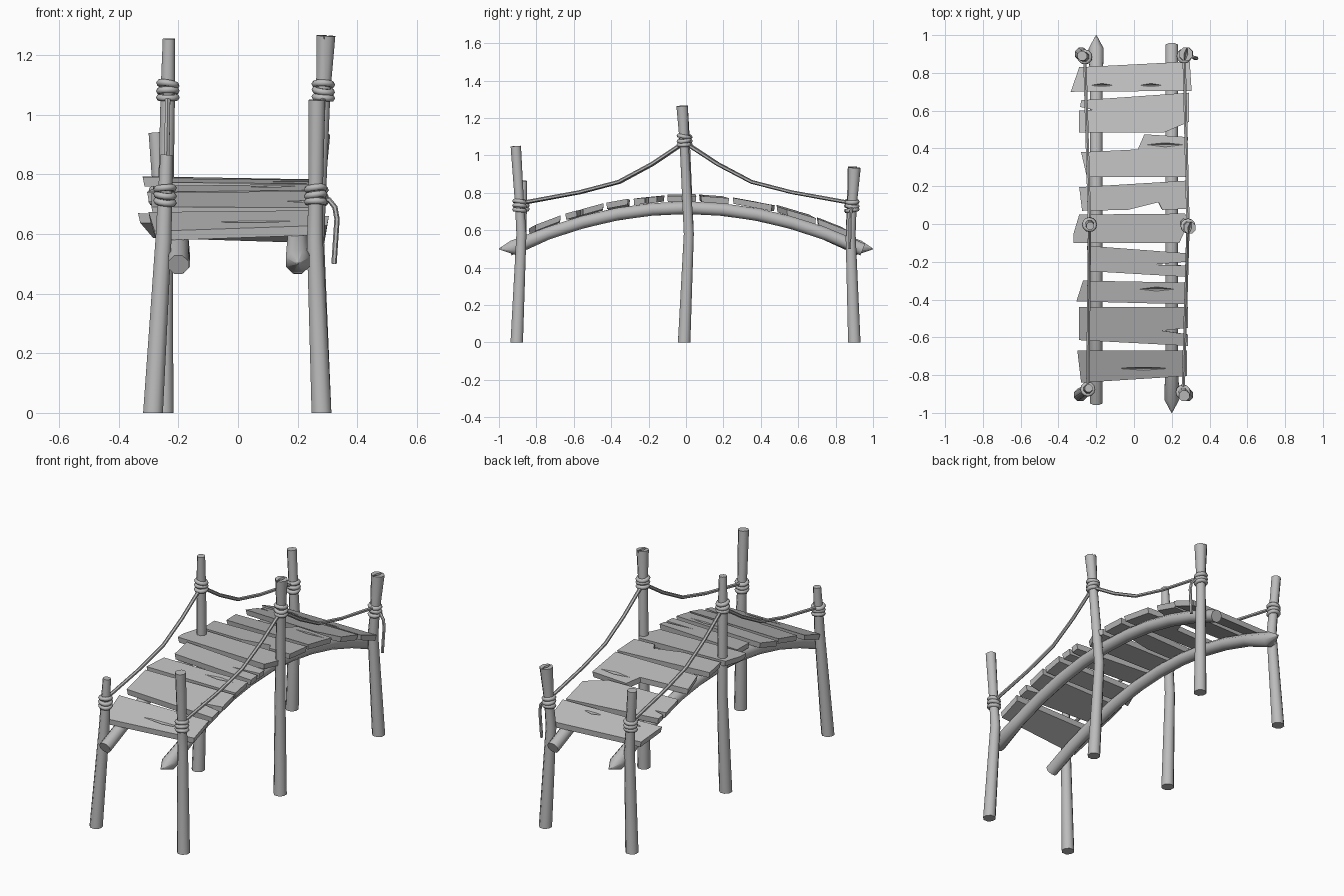
import bpy, bmesh, random
from math import radians
from mathutils import Vector

random.seed(4)
cube = bpy.data.objects.get("Cube")
if cube:
    bpy.data.objects.remove(cube, do_unlink=True)

grey = bpy.data.materials.new("weathered_grey")
grey.use_nodes = True
grey.diffuse_color = (0.5, 0.5, 0.5, 1)
grey.node_tree.nodes["Principled BSDF"].inputs["Base Color"].default_value = grey.diffuse_color


def finish(name, bm):
    """Turn a bmesh into a named, coloured object."""
    bmesh.ops.recalc_face_normals(bm, faces=bm.faces)
    mesh = bpy.data.meshes.new(name)
    bm.to_mesh(mesh)
    bm.free()
    mesh.materials.append(grey)
    obj = bpy.data.objects.new(name, mesh)
    bpy.context.collection.objects.link(obj)
    return obj


def activate(obj):
    bpy.ops.object.select_all(action="DESELECT")
    obj.select_set(True)
    bpy.context.view_layer.objects.active = obj


def smooth(obj, angle=50):
    activate(obj)
    bpy.ops.object.shade_smooth_by_angle(angle=radians(angle))


def tube(name, path, radii, sides=8, ref=(1, 0, 0)):
    """Sweep a round section along a path."""
    bm = bmesh.new()
    path = [Vector(p) for p in path]
    rings = []
    for i, p in enumerate(path):
        t = (path[min(i + 1, len(path) - 1)] - path[max(i - 1, 0)]).normalized()
        u = Vector(ref)
        u = (u - t * u.dot(t)).normalized()
        v = t.cross(u)
        ring = []
        for k in range(sides):
            d = Vector((1, 0, 0))
            d.rotate(Vector((0, 0, 1)).rotation_difference(Vector((0, 0, 1))))
            a = radians(360 * (k + 0.5) / sides)
            d = Vector((1, 0)).to_3d()
            d = u * Vector((1, 0)).dot(rot(a)) + v * Vector((0, 1)).dot(rot(a))
            ring.append(bm.verts.new(p + d * radii[i]))
        rings.append(ring)
    for a, b in zip(rings, rings[1:]):
        for k in range(sides):
            j = (k + 1) % sides
            bm.faces.new((a[k], a[j], b[j], b[k]))
    bm.faces.new(rings[0])
    bm.faces.new(rings[-1])
    obj = finish(name, bm)
    smooth(obj)
    return obj


def rot(a):
    from math import cos, sin
    return Vector((cos(a), sin(a)))


def crack(obj, start, end, width, depth):
    """Carve a split, widest in the middle, into the top of a part."""
    a, b = Vector(start), Vector(end)
    mid = (a + b) / 2
    side = (b - a).cross(Vector((0, 0, 1))).normalized() * width
    bm = bmesh.new()
    top = [bm.verts.new(p) for p in (a, mid + side, b, mid - side)]
    keel = bm.verts.new(mid - Vector((0, 0, depth)))
    bm.faces.new(top)
    for k in range(4):
        bm.faces.new((top[k], top[(k + 1) % 4], keel))
    cutter = finish("crack_cutter", bm)
    cutter.hide_render = True
    mod = obj.modifiers.new("crack", "BOOLEAN")
    mod.operation = "DIFFERENCE"
    mod.solver = "EXACT"
    mod.object = cutter
    activate(obj)
    bpy.ops.object.modifier_apply(modifier=mod.name)
    bpy.data.objects.remove(cutter, do_unlink=True)


def arch(y):
    return 0.72 - 0.25 * y * y


# Two arched logs, each sharpened at the opposite end
for name, x, s in (("left_log", 0.2, -1), ("right_log", -0.2, 1)):
    ys = [-0.945 + 1.87 * i / 10 for i in range(11)]
    path = [(x, s * y, arch(y)) for y in ys] + [(x, s, 0.5)]
    tube(name, path, [0.036] * 10 + [0.043, 0.002])

# Planks: outline of each board, from back to front
planks = [
    [(-.335, .7), (-.29, .83), (.295, .86), (.305, .705)],
    [(-.29, .485), (-.29, .6), (-.22, .605), (-.285, .62), (-.28, .655), (.29, .695), (.29, .54), (.16, .485)],
    [(-.25, .25), (-.28, .38), (.02, .395), (.055, .475), (.285, .46), (.28, .25)],
    [(-.275, .07), (-.29, .195), (.285, .23), (.28, .08), (.15, .075), (.13, .115), (-.03, .075)],
    [(-.32, -.1), (-.32, -.05), (-.29, .05), (.27, .055), (.29, .01), (.24, -.1)],
    [(-.235, -.25), (-.25, -.115), (.28, -.155), (.28, -.2), (.1, -.215), (.28, -.22), (.28, -.28)],
    [(-.305, -.41), (-.27, -.3), (.28, -.31), (.28, -.425)],
    [(-.29, -.615), (-.29, -.44), (.285, -.44), (.285, -.55), (.15, -.565), (.285, -.585), (.285, -.645)],
    [(-.28, -.84), (-.3, -.67), (.28, -.67), (.28, -.805)],
]
# Splits in the board tops: board number, start x, end x, y
splits = {0: [(-.23, -.11, .735), (.03, .15, .735)], 2: [(.06, .27, .42)],
          6: [(.02, .22, -.345)], 8: [(-.09, .19, -.765)]}
for i, outline in enumerate(planks):
    ys = [y for x, y in outline]
    mid = (min(ys) + max(ys)) / 2
    roll = random.uniform(-0.02, 0.02)

    def height(x, y):
        return arch(mid) + 0.035 - 0.5 * mid * (y - mid) + roll * x

    bm = bmesh.new()
    low = [bm.verts.new((x * 0.98, mid + (y - mid) * 0.96, height(x, y))) for x, y in outline]
    high = [bm.verts.new((x, y, height(x, y) + 0.032)) for x, y in outline]
    bm.faces.new(low)
    bm.faces.new(high)
    for k in range(len(low)):
        j = (k + 1) % len(low)
        bm.faces.new((low[k], low[j], high[j], high[k]))
    board = finish(f"plank_{i + 1}", bm)
    for x0, x1, y in splits.get(i, []):
        crack(board, (x0, y, height(x0, y) + 0.034), (x1, y, height(x1, y) + 0.034), 0.012, 0.025)

# Posts: base, bend and top (x, y), then top height, top radius, lashing height
posts = {
    "front_left": ((.28, -.905), (.258, -.88), (.265, -.91), 1.05, .03, .73),
    "front_right": ((-.285, -.905), (-.25, -.88), (-.24, -.87), .865, .022, .73),
    "middle_left": ((.28, -.01), (.262, .015), (.295, -.02), 1.265, .034, 1.08),
    "middle_right": ((-.25, -.01), (-.245, .015), (-.232, -.01), 1.255, .022, 1.08),
    "back_left": ((.28, .9), (.258, .88), (.275, .9), .935, .037, .73),
    "back_right": ((-.28, .9), (-.25, .88), (-.275, .89), .94, .027, .73),
}
lashing = {}
for name, (base, bend, top, h, r, wrap) in posts.items():
    bend = Vector((*bend, 0.58))
    top = Vector((*top, h))
    at = bend.lerp(top, (wrap - bend.z) / (h - bend.z))
    lashing[name] = at
    post = tube(name + "_post", [(*base, 0), bend, at, top], [0.036, 0.029, 0.026, r])
    for v in post.data.vertices:
        if v.co.z < 0.1:
            v.co.z = 0
    if r > 0.033:
        crack(post, top + Vector((-0.01, -0.05, 0.01)), top + Vector((0.01, 0.05, 0.01)), 0.012, 0.06)
    # Three rope turns round the post
    for k in (-1, 0, 1):
        bpy.ops.mesh.primitive_torus_add(
            major_segments=12, minor_segments=6, major_radius=0.028, minor_radius=0.012,
            location=at + Vector((0, 0, 0.022 * k)),
            rotation=(random.uniform(-0.2, 0.2), random.uniform(-0.2, 0.2), 0))
        turn = bpy.context.object
        turn.name = f"{name}_rope_turn_{k + 2}"
        turn.data.materials.append(grey)
        smooth(turn, 70)

# Sagging hand ropes from the end posts up to the middle posts
sag = ((0, 0), (.36, .18), (.6, .35), (.8, .64), (1, 1))
for side in ("left", "right"):
    for end in ("front", "back"):
        a, b = lashing[f"{end}_{side}"], lashing[f"middle_{side}"]
        path = []
        for t, rise in sag:
            p = a.lerp(b, t)
            p.z = a.z + 0.015 + (b.z - a.z - 0.025) * rise
            path.append(p)
        tube(f"{end}_{side}_hand_rope", path, [0.01] * 5, 6)

# Loose rope end hanging from one post
tube("loose_rope_end", [(.27, .89, .715), (.305, .885, .715), (.325, .88, .69), (.332, .877, .65), (.322, .875, .5)],
     [0.009] * 5, 6, (0, 1, 0))
